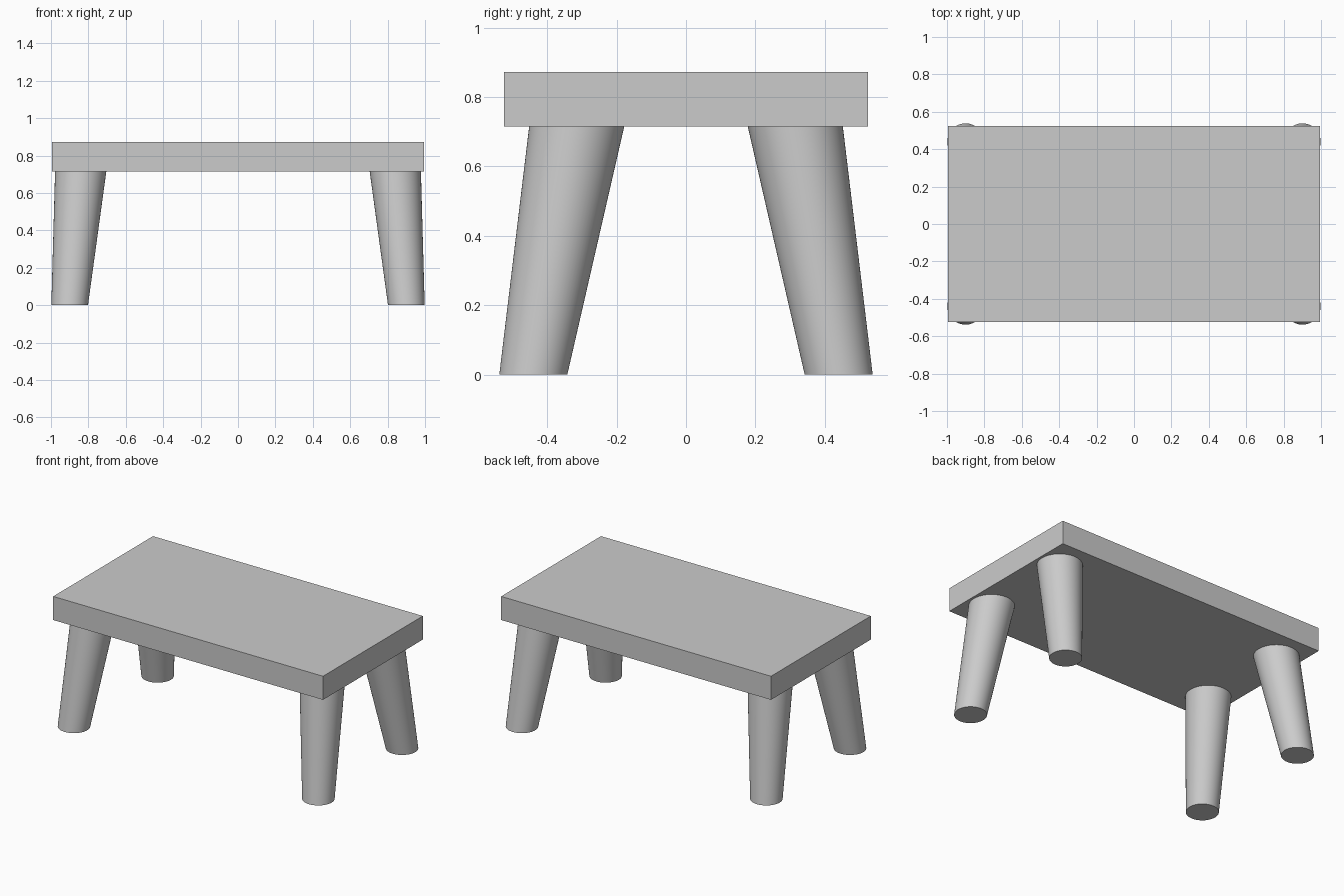
import bpy
import bmesh
import math
from mathutils import Vector

cube = bpy.data.objects.get("Cube")
if cube:
    bpy.data.objects.remove(cube, do_unlink=True)

grey = bpy.data.materials.new("plain_grey")
grey.use_nodes = True
colour = (0.6, 0.6, 0.6, 1)
grey.diffuse_color = colour
grey.node_tree.nodes["Principled BSDF"].inputs["Base Color"].default_value = colour

UNDERSIDE, TOP = 0.715, 0.872


def add_object(name, bm):
    bmesh.ops.recalc_face_normals(bm, faces=bm.faces)
    mesh = bpy.data.meshes.new(name)
    bm.to_mesh(mesh)
    bm.free()
    mesh.materials.append(grey)
    obj = bpy.data.objects.new(name, mesh)
    bpy.context.collection.objects.link(obj)
    return obj


# Flat rectangular slab
bm = bmesh.new()
bmesh.ops.create_cube(bm, size=1)
bmesh.ops.scale(bm, vec=(1.987, 1.05, TOP - UNDERSIDE), verts=bm.verts)
bmesh.ops.translate(bm, vec=(0, 0, (TOP + UNDERSIDE) / 2), verts=bm.verts)
add_object("table_top", bm)


# Splayed leg, tapering towards a level foot
def add_leg(name, sx, sy):
    bm = bmesh.new()
    bmesh.ops.create_cone(bm, cap_ends=True, segments=64, radius1=0.098,
                          radius2=0.137, depth=UNDERSIDE)
    foot = Vector((0.9 * sx, 0.44 * sy, UNDERSIDE / 2))
    head = Vector((0.841 * sx, 0.315 * sy, UNDERSIDE / 2))
    for v in bm.verts:
        v.co += head if v.co.z > 0 else foot
    leg = add_object(name, bm)
    bpy.ops.object.select_all(action="DESELECT")
    leg.select_set(True)
    bpy.context.view_layer.objects.active = leg
    bpy.ops.object.shade_smooth_by_angle(angle=math.radians(30))


for depth_name, sy in (("front", -1), ("back", 1)):
    for side_name, sx in (("left", 1), ("right", -1)):
        add_leg(f"{depth_name}_{side_name}_leg", sx, sy)
